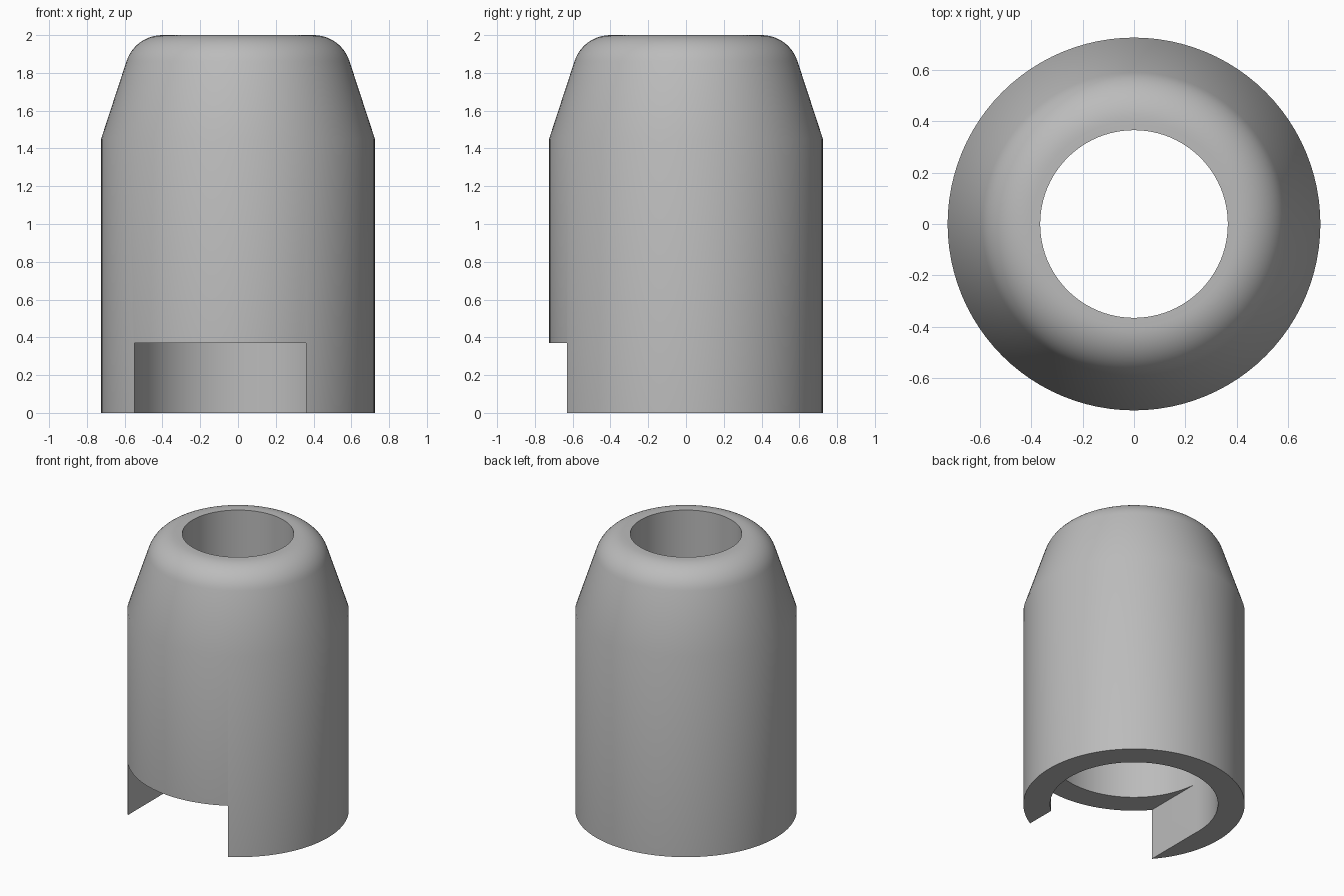
import bpy, bmesh
from math import cos, sin, pi, radians
from mathutils import Vector

cube = bpy.data.objects.get("Cube")
if cube:
    bpy.data.objects.remove(cube, do_unlink=True)

OUTER, BORE, HOLE = 0.725, 0.55, 0.365
SHOULDER, TOP, FILLET = 1.45, 2.0, 0.2
STEPS = 96

grey = bpy.data.materials.new("plain grey")
grey.use_nodes = True
colour = (0.5, 0.5, 0.5, 1)
grey.diffuse_color = colour
grey.node_tree.nodes["Principled BSDF"].inputs["Base Color"].default_value = colour


def make_object(name, bm):
    bmesh.ops.recalc_face_normals(bm, faces=bm.faces)
    mesh = bpy.data.meshes.new(name)
    bm.to_mesh(mesh)
    bm.free()
    mesh.materials.append(grey)
    obj = bpy.data.objects.new(name, mesh)
    bpy.context.collection.objects.link(obj)
    return obj


# Sleeve profile: wall, tapered shoulder, rounded lip, top hole, wide bore
profile = [(BORE, 0), (OUTER, 0), (OUTER, SHOULDER)]
for i in range(13):
    a = radians(18) + (pi / 2 - radians(18)) * i / 12
    profile.append((0.4 + FILLET * cos(a), TOP - FILLET + FILLET * sin(a)))
profile += [(HOLE, TOP), (HOLE, SHOULDER), (BORE, SHOULDER)]

bm = bmesh.new()
verts = [bm.verts.new((r, 0, z)) for r, z in profile]
edges = [bm.edges.new((v, verts[(i + 1) % len(verts)])) for i, v in enumerate(verts)]
bmesh.ops.spin(bm, geom=verts + edges, cent=(0, 0, 0), axis=(0, 0, 1),
               angle=2 * pi, steps=STEPS, use_merge=True)
bmesh.ops.remove_doubles(bm, verts=bm.verts, dist=0.0001)
sleeve = make_object("sleeve", bm)

# Off-centre notch through the front of the lower rim
low, high = Vector((-0.549, -1, -0.2)), Vector((0.36, 0, 0.37))
bm = bmesh.new()
bmesh.ops.create_cube(bm, size=1)
bmesh.ops.scale(bm, vec=high - low, verts=bm.verts)
bmesh.ops.translate(bm, vec=(low + high) / 2, verts=bm.verts)
cutter = make_object("notch_cutter", bm)
cutter.hide_render = True

notch = sleeve.modifiers.new("notch", 'BOOLEAN')
notch.operation = 'DIFFERENCE'
notch.solver = 'EXACT'
notch.object = cutter
bpy.context.view_layer.objects.active = sleeve
sleeve.select_set(True)
bpy.ops.object.modifier_apply(modifier=notch.name)
bpy.data.objects.remove(cutter, do_unlink=True)

# Smooth round surfaces, crisp rims
bpy.ops.object.select_all(action='DESELECT')
sleeve.select_set(True)
bpy.ops.object.shade_smooth_by_angle(angle=radians(30))
